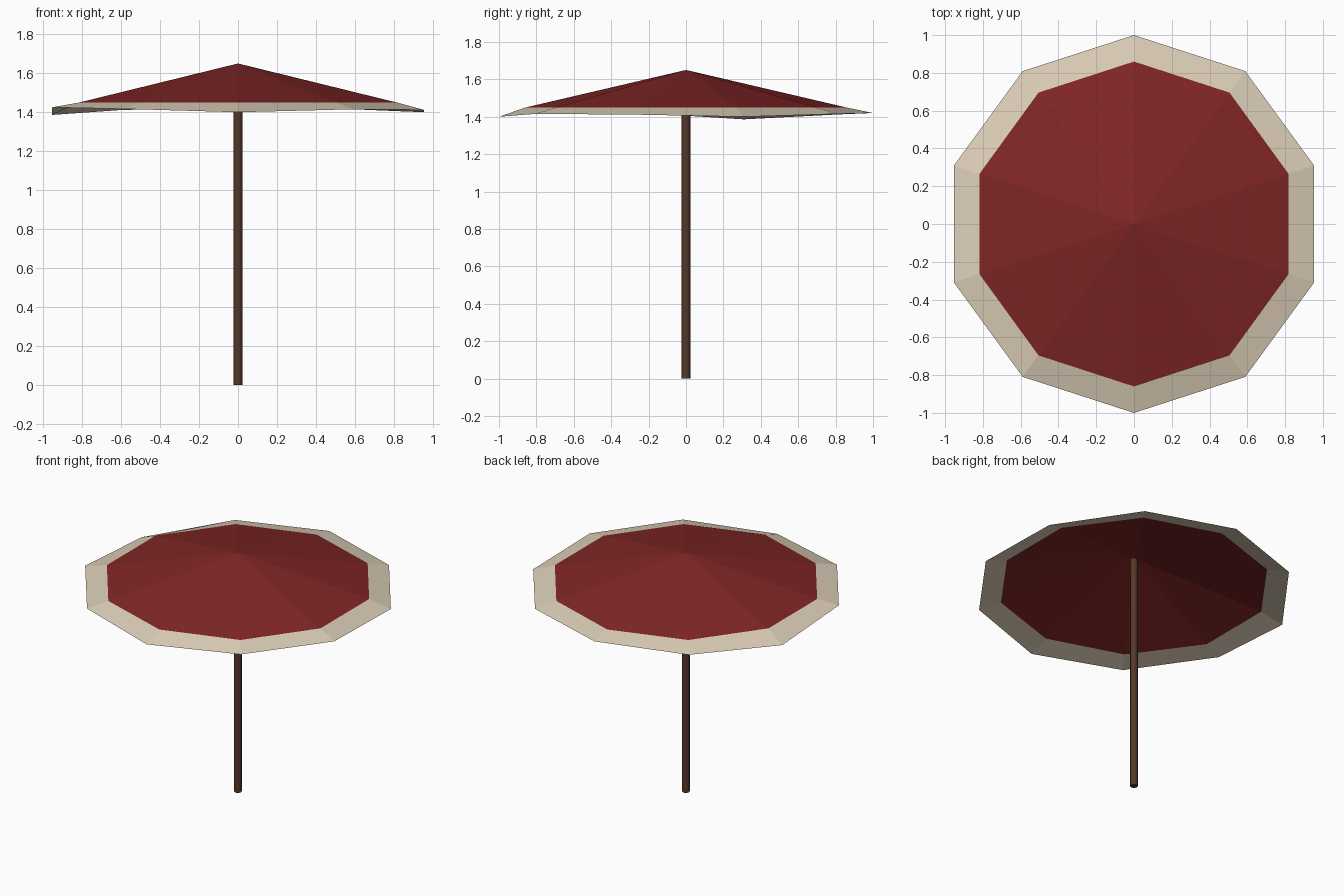
import bpy, bmesh, math

cube = bpy.data.objects.get("Cube")
if cube:
    bpy.data.objects.remove(cube, do_unlink=True)


def material(name, rgb):
    mat = bpy.data.materials.new(name)
    mat.use_nodes = True
    color = (*rgb, 1)
    mat.diffuse_color = color
    bsdf = next(n for n in mat.node_tree.nodes if n.type == 'BSDF_PRINCIPLED')
    bsdf.inputs["Base Color"].default_value = color
    return mat


red = material("red canvas", (0.22, 0.019, 0.019))
cream = material("cream canvas", (0.72, 0.62, 0.48))
brown = material("dark brown wood", (0.09, 0.04, 0.023))

# Canopy: ten-sided shallow cone with a slightly uneven drooping rim
SIDES = 10
APEX, BAND_Z, BAND_R = 1.65, 1.449, 0.86
# Rim heights, clockwise from the back as seen from above
rim_heights = [1.42, 1.415, 1.40, 1.412, 1.415, 1.40, 1.417, 1.425, 1.386, 1.412]

bm = bmesh.new()
apex = bm.verts.new((0, 0, APEX))
inner, outer = [], []
for i, z in enumerate(rim_heights):
    a = math.tau * i / SIDES
    x, y = math.sin(a), math.cos(a)
    inner.append(bm.verts.new((x * BAND_R, y * BAND_R, BAND_Z)))
    outer.append(bm.verts.new((x * 1.003, y, z)))
for i in range(SIDES):
    j = (i + 1) % SIDES
    bm.faces.new((apex, inner[j], inner[i])).material_index = 0
    bm.faces.new((inner[i], inner[j], outer[j], outer[i])).material_index = 1
bm.normal_update()
mesh = bpy.data.meshes.new("canopy")
bm.to_mesh(mesh)
bm.free()
mesh.materials.append(red)
mesh.materials.append(cream)
canopy = bpy.data.objects.new("canopy", mesh)
bpy.context.collection.objects.link(canopy)

# Pole: slim eight-sided post reaching up to the canopy peak
POLE_TOP = 1.64
bpy.ops.mesh.primitive_cylinder_add(vertices=8, radius=0.024, depth=POLE_TOP,
                                    location=(0, 0, POLE_TOP / 2))
pole = bpy.context.object
pole.name = "pole"
pole.data.materials.append(brown)
bpy.ops.object.shade_smooth_by_angle(angle=math.radians(50))
